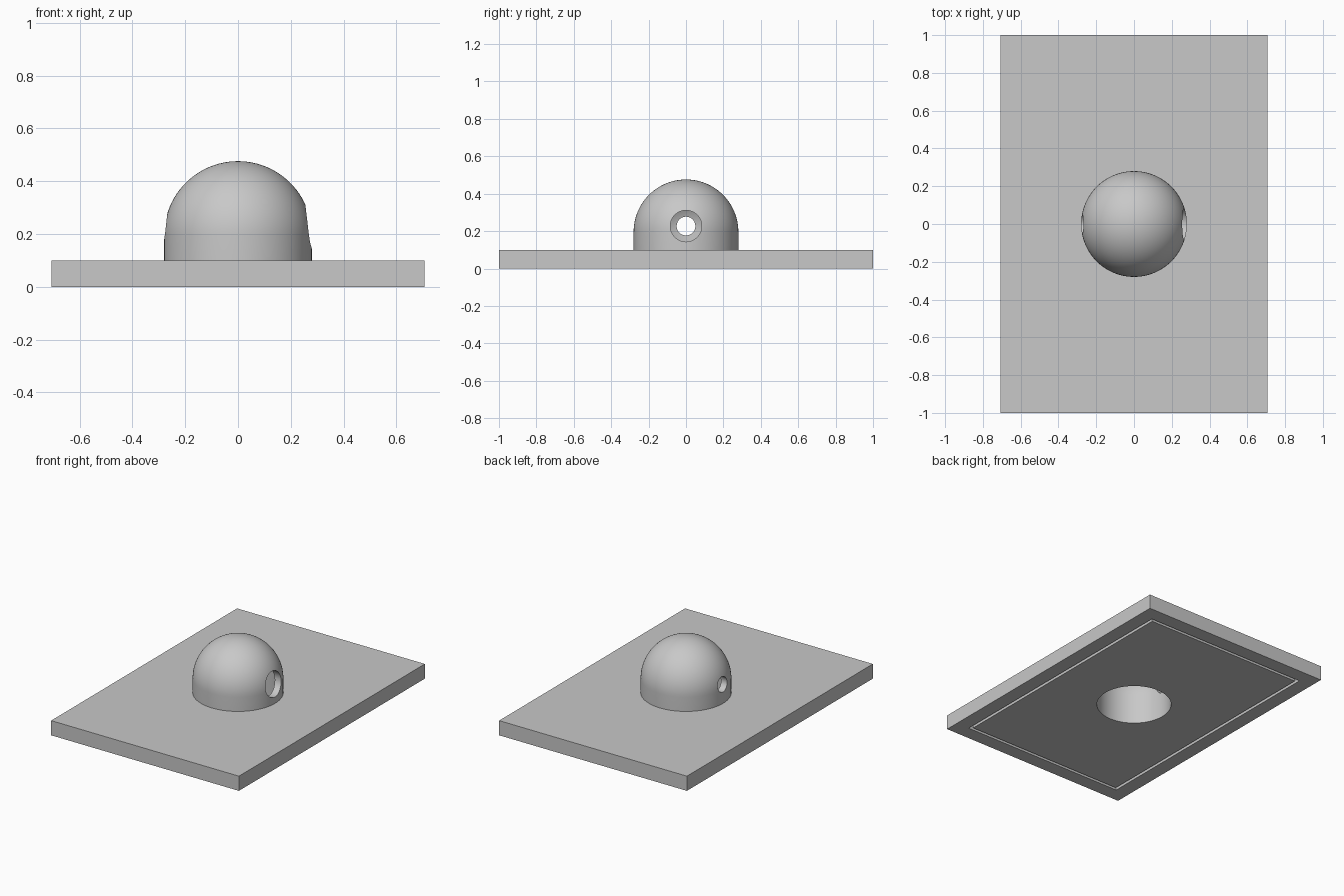
import bpy
import math
from mathutils import Vector

old = bpy.data.objects.get("Cube")
if old:
    bpy.data.objects.remove(old, do_unlink=True)

WIDTH, LENGTH, THICK = 1.414, 2.0, 0.1
DOME_R, CAVITY_R, DOME_Z = 0.28, 0.235, 0.196
HOLE_Z = 0.227

grey = bpy.data.materials.new("light_grey")
grey.use_nodes = True
grey.diffuse_color = (0.58, 0.58, 0.58, 1)
grey.node_tree.nodes["Principled BSDF"].inputs["Base Color"].default_value = grey.diffuse_color


def box(name, size, centre):
    bpy.ops.mesh.primitive_cube_add(size=1, location=centre)
    obj = bpy.context.object
    obj.name = name
    obj.scale = size
    bpy.ops.object.transform_apply(location=True, rotation=True, scale=True)
    return obj


def round_topped(name, radius, bottom):
    """Upright cylinder closed by a hemisphere, as one lathed solid."""
    segs, rings = 96, 24
    angles = [math.pi / 2 * i / rings for i in range(rings)]
    profile = [(radius, bottom)]
    profile += [(radius * math.cos(a), DOME_Z + radius * math.sin(a)) for a in angles]
    verts = [Vector((r * math.cos(t), r * math.sin(t), z))
             for r, z in profile
             for t in (2 * math.pi * s / segs for s in range(segs))]
    verts.append(Vector((0, 0, DOME_Z + radius)))
    tip = len(verts) - 1
    faces = [tuple(reversed(range(segs)))]
    for s in range(segs):
        n = (s + 1) % segs
        for k in range(len(profile) - 1):
            a, b = k * segs, (k + 1) * segs
            faces.append((a + s, a + n, b + n, b + s))
        faces.append((tip - segs + s, tip - segs + n, tip))
    mesh = bpy.data.meshes.new(name)
    mesh.from_pydata(verts, [], faces)
    obj = bpy.data.objects.new(name, mesh)
    bpy.context.collection.objects.link(obj)
    return obj


def side_drill(name, radius, side):
    bpy.ops.mesh.primitive_cylinder_add(
        vertices=64, radius=radius, depth=0.3,
        location=(side * 0.25, 0, HOLE_Z), rotation=(0, math.pi / 2, 0))
    obj = bpy.context.object
    obj.name = name
    bpy.ops.object.transform_apply(location=True, rotation=True, scale=True)
    return obj


def combine(target, tool, operation):
    mod = target.modifiers.new(tool.name, 'BOOLEAN')
    mod.operation = operation
    mod.solver = 'EXACT'
    mod.object = tool
    bpy.ops.object.select_all(action='DESELECT')
    bpy.context.view_layer.objects.active = target
    target.select_set(True)
    bpy.ops.object.modifier_apply(modifier=mod.name)
    bpy.data.objects.remove(tool, do_unlink=True)


# Plate with the dome fused on top
body = box("domed_base_plate", (WIDTH, LENGTH, THICK), (0, 0, THICK / 2))
combine(body, round_topped("dome", DOME_R, THICK / 2), 'UNION')

# Hollow inside, open through the underside
combine(body, round_topped("cavity", CAVITY_R, -0.1), 'DIFFERENCE')

# Large hole on the left wall, small hole on the right wall
combine(body, side_drill("large_hole", 0.084, 1), 'DIFFERENCE')
combine(body, side_drill("small_hole", 0.05, -1), 'DIFFERENCE')

# Narrow rectangular groove under the plate
groove = box("groove", (1.22, 1.806, 0.1), (0, 0, 0))
core = box("groove_core", (1.18, 1.766, 0.3), (0, 0, 0))
combine(groove, core, 'DIFFERENCE')
combine(body, groove, 'DIFFERENCE')

# Colour and shading
body.data.materials.clear()
body.data.materials.append(grey)
for poly in body.data.polygons:
    poly.material_index = 0
bpy.ops.object.select_all(action='DESELECT')
bpy.context.view_layer.objects.active = body
body.select_set(True)
bpy.ops.object.shade_smooth_by_angle(angle=math.radians(30))
